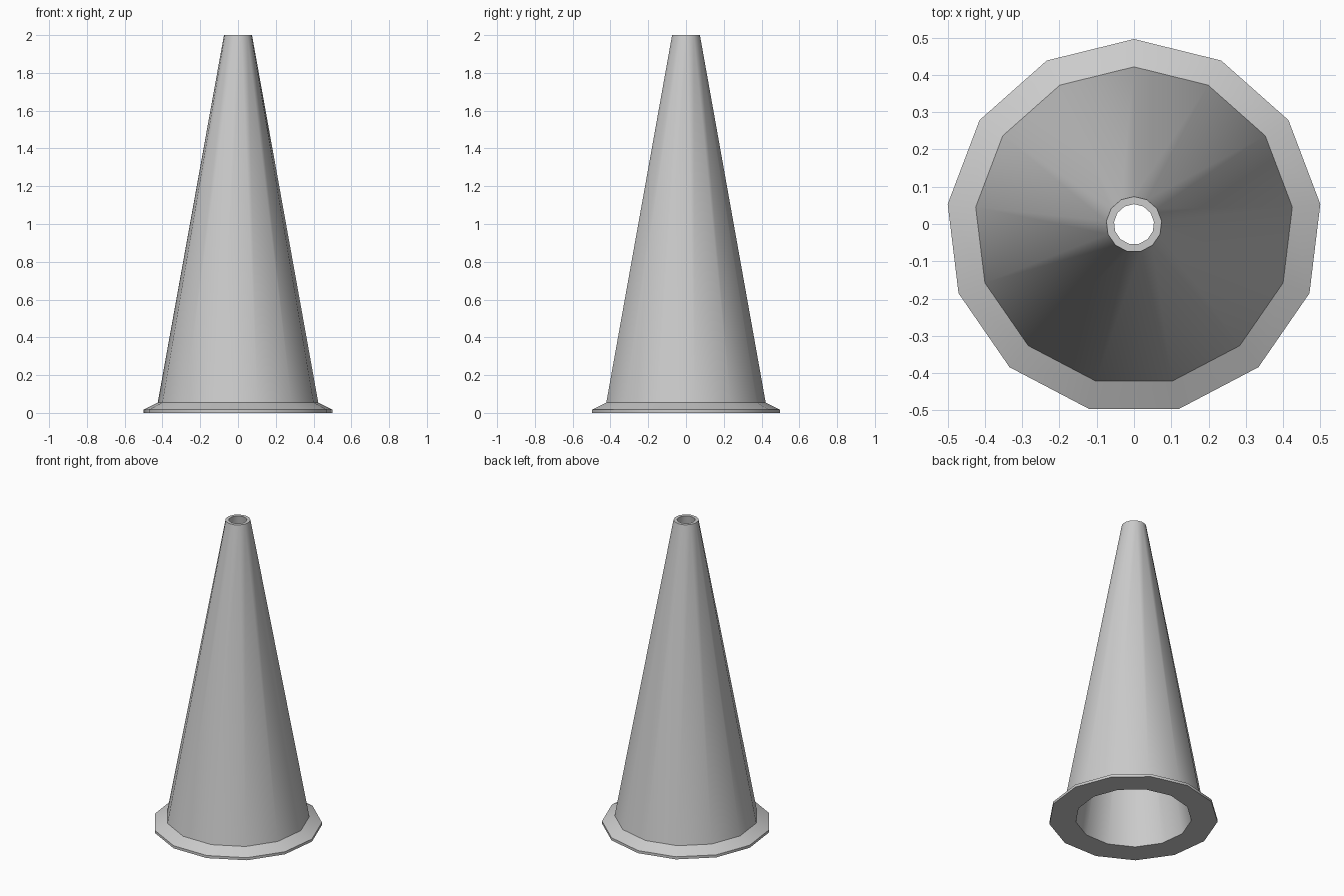
import bpy, bmesh, math

if "Cube" in bpy.data.objects:
    bpy.data.objects.remove(bpy.data.objects["Cube"])

SIDES = 13
# Closed wall profile (radius, z): outside going up, then inside going down
PROFILE = [(0.5037, 0.0), (0.5037, 0.017), (0.428, 0.055), (0.0747, 2.0),
           (0.054, 2.0), (0.346, 0.0)]


def ring(bm, r, z):
    # 13-gon with a corner at the back, centred by its extents
    shift = r * (1 - math.cos(math.pi / SIDES)) / 2
    verts = []
    for i in range(SIDES):
        a = math.pi / 2 + 2 * math.pi * i / SIDES
        verts.append(bm.verts.new((r * math.cos(a), r * math.sin(a) - shift, z)))
    return verts


# Hollow cone with flared foot
bm = bmesh.new()
rings = [ring(bm, r, z) for r, z in PROFILE]
for k, lower in enumerate(rings):
    upper = rings[(k + 1) % len(rings)]
    for i in range(SIDES):
        j = (i + 1) % SIDES
        bm.faces.new((lower[i], lower[j], upper[j], upper[i]))
bmesh.ops.recalc_face_normals(bm, faces=bm.faces[:])
mesh = bpy.data.meshes.new("traffic_cone")
bm.to_mesh(mesh)
bm.free()

cone = bpy.data.objects.new("traffic_cone", mesh)
bpy.context.collection.objects.link(cone)
bpy.context.view_layer.objects.active = cone
cone.select_set(True)
bpy.ops.object.shade_smooth_by_angle(angle=math.radians(30))
